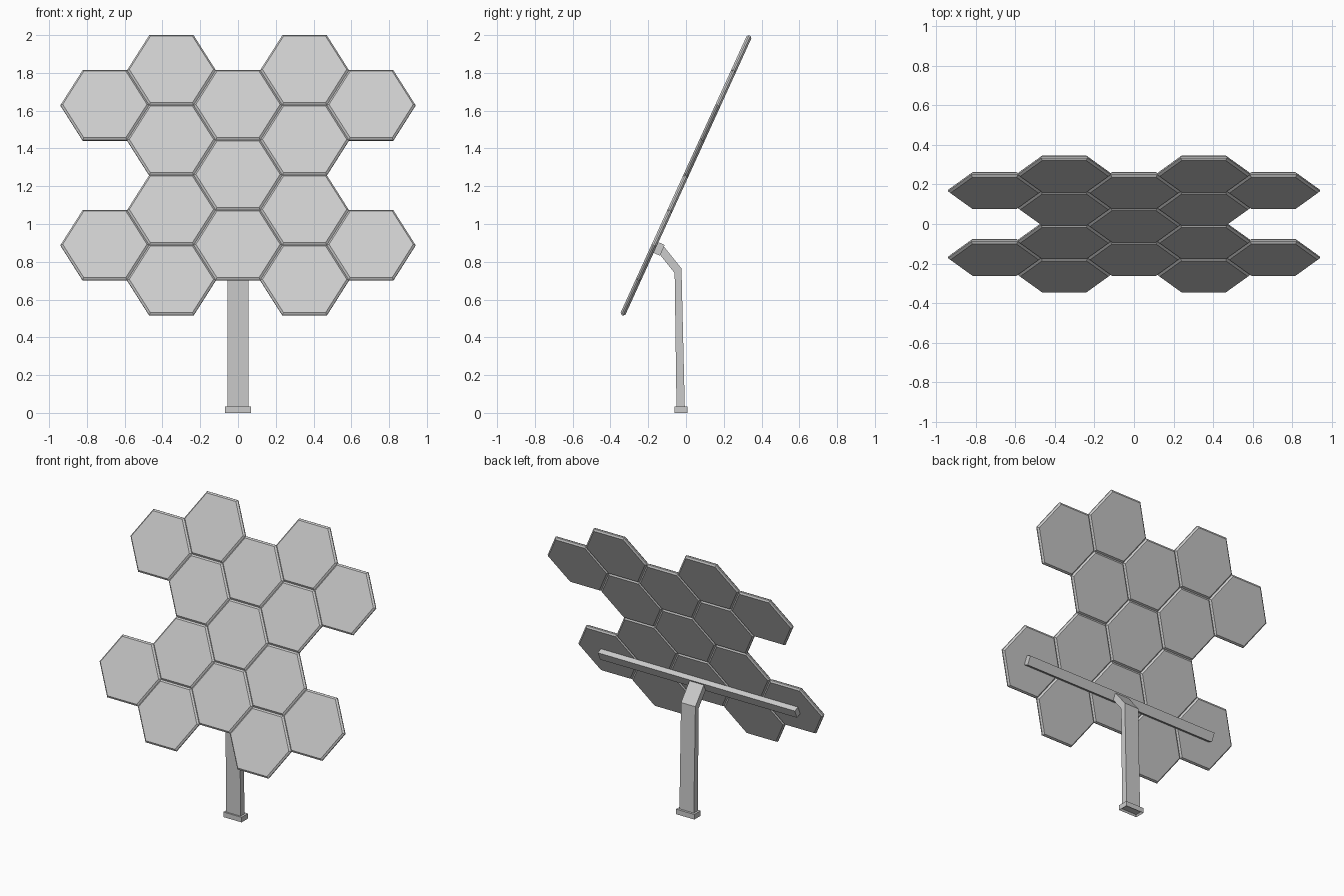
import bpy, bmesh
from math import radians, cos, sin, pi, sqrt
from mathutils import Matrix

if "Cube" in bpy.data.objects:
    bpy.data.objects.remove(bpy.data.objects["Cube"])

TILT = radians(24.5)
R = 0.235                 # hexagon radius
H = R * sqrt(3)           # hexagon height in the panel plane
# panel space: x across, y up the panel, z out of the front face
PANEL = Matrix.Translation((0, 0, 1.257)) @ Matrix.Rotation(pi / 2 - TILT, 4, 'X')


def finish(name, bm, matrix=Matrix()):
    bmesh.ops.recalc_face_normals(bm, faces=bm.faces)
    bm.transform(matrix)
    me = bpy.data.meshes.new(name)
    bm.to_mesh(me)
    bm.free()
    ob = bpy.data.objects.new(name, me)
    bpy.context.collection.objects.link(ob)
    return ob


def box(name, center, size, matrix=Matrix()):
    bm = bmesh.new()
    bmesh.ops.create_cube(bm, size=1, matrix=Matrix.Translation(center) @ Matrix.Diagonal((*size, 1)))
    return finish(name, bm, matrix)


def hexagon(name, cx, cy):
    # bevelled tile: narrow front and back, widest in the middle
    bm = bmesh.new()
    rings = []
    for r, z in ((R - 0.012, -0.014), (R, -0.004), (R, 0.004), (R - 0.012, 0.014)):
        rings.append([bm.verts.new((cx + r * cos(i * pi / 3), cy + r * sin(i * pi / 3), z))
                      for i in range(6)])
    bm.faces.new(rings[0])
    bm.faces.new(rings[-1])
    for a, b in zip(rings, rings[1:]):
        for i in range(6):
            j = (i + 1) % 6
            bm.faces.new((a[i], a[j], b[j], b[i]))
    return finish(name, bm, PANEL)


# fifteen hexagonal tiles, column by column
columns = {0: (-1, 0, 1), 1: (-1.5, -0.5, 0.5, 1.5), 2: (-1, 1)}
for col, rows in columns.items():
    for side in ((1,) if col == 0 else (-1, 1)):
        for row in rows:
            hexagon("hex_panel", side * col * 1.5 * R, row * H)

# crossbar behind the lower row
box("crossbar", (0, -0.413, -0.032), (1.51, 0.062, 0.037), PANEL)

# bent post, extruded from its side profile
profile = [(-0.05, 0.012), (-0.006, 0.012), (-0.024, 0.765), (-0.118, 0.882),
           (-0.142, 0.843), (-0.06, 0.74)]
bm = bmesh.new()
face = bm.faces.new([bm.verts.new((-0.055, y, z)) for y, z in profile])
ext = bmesh.ops.extrude_face_region(bm, geom=[face], use_keep_orig=True)
bmesh.ops.translate(bm, vec=(0.11, 0, 0),
                    verts=[v for v in ext["geom"] if isinstance(v, bmesh.types.BMVert)])
finish("post", bm)

# foot with a recessed underside
bm = bmesh.new()
bmesh.ops.create_cube(bm, size=1, matrix=Matrix.Translation((0, -0.026, 0.0175))
                      @ Matrix.Diagonal((0.14, 0.07, 0.035, 1)))
bottom = min(bm.faces, key=lambda f: f.calc_center_median().z)
bmesh.ops.inset_region(bm, faces=[bottom], thickness=0.012)
bmesh.ops.translate(bm, vec=(0, 0, 0.012), verts=bottom.verts)
finish("foot", bm)
